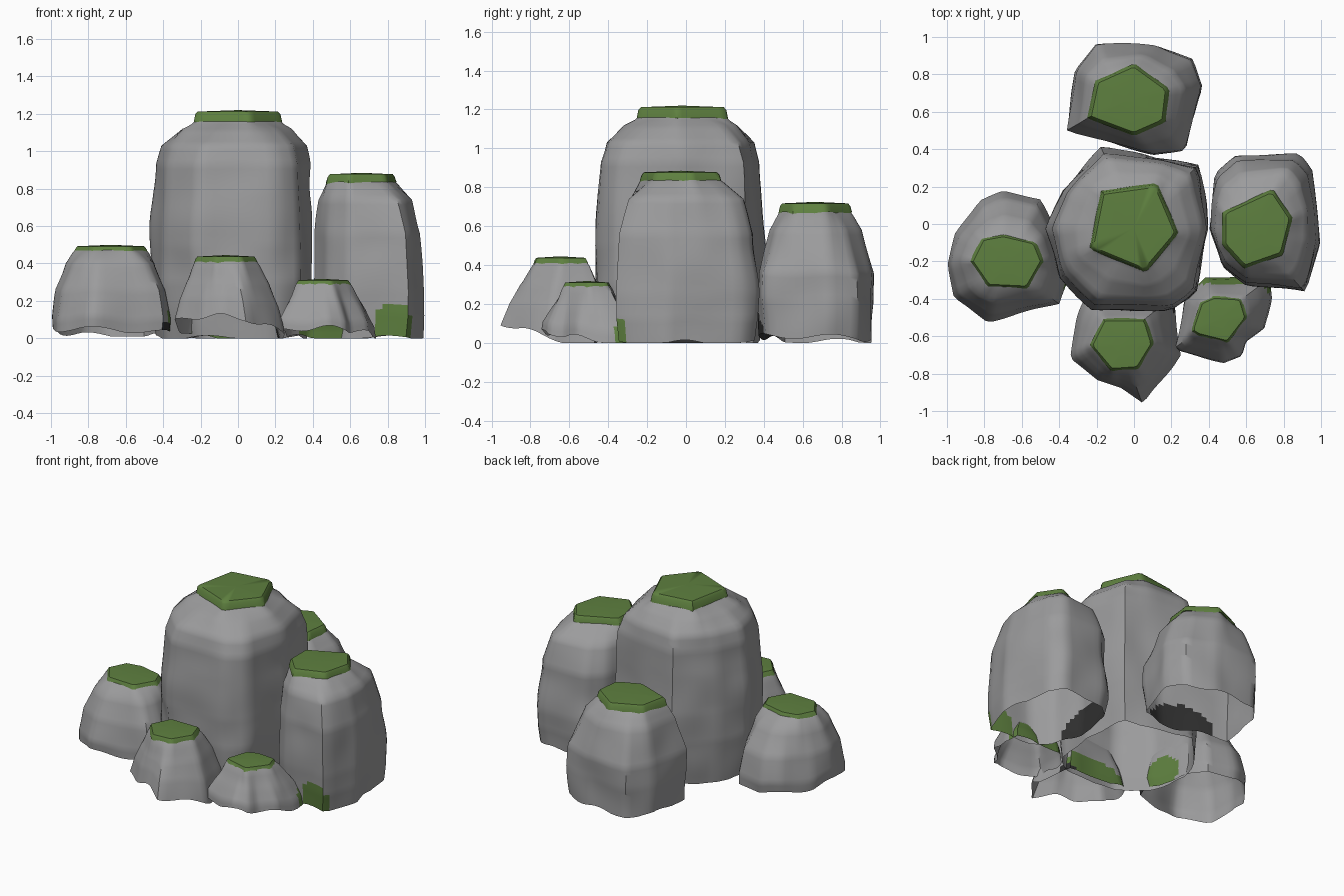
import bpy, bmesh, math
from mathutils import Vector, noise

if "Cube" in bpy.data.objects:
    bpy.data.objects.remove(bpy.data.objects["Cube"])

N = 60          # points around each rock


def material(name, rgb):
    m = bpy.data.materials.new(name)
    m.diffuse_color = (*rgb, 1)
    m.use_nodes = True
    m.node_tree.nodes["Principled BSDF"].inputs["Base Color"].default_value = m.diffuse_color
    return m


STONE = material("grey stone", (0.33, 0.33, 0.335))
MOSS = material("green moss", (0.112, 0.215, 0.05))
DARK = material("dark stone", (0.03, 0.03, 0.03))


def centre(poly):
    xs, ys = zip(*poly)
    return (min(xs) + max(xs)) / 2, (min(ys) + max(ys)) / 2


def around(poly):
    """Sample a plan outline at N equal angles about its centre."""
    cx, cy = centre(poly)
    out = []
    for k in range(N):
        a = 2 * math.pi * k / N
        dx, dy = math.cos(a), math.sin(a)
        best = 0
        for (x1, y1), (x2, y2) in zip(poly, poly[1:] + poly[:1]):
            ex, ey = x2 - x1, y2 - y1
            den = dx * ey - dy * ex
            if abs(den) < 1e-9:
                continue
            s = ((x1 - cx) * ey - (y1 - cy) * ex) / den
            u = ((x1 - cx) * dy - (y1 - cy) * dx) / den
            if -1e-6 <= u <= 1 + 1e-6:
                best = max(best, s)
        out.append((cx + dx * best, cy + dy * best))
    return out


def loft(name, rings, top=None, spots=(), mats=(STONE, MOSS, DARK), angle=45):
    bm = bmesh.new()
    vr = [[bm.verts.new(p) for p in r] for r in rings]
    for a, b in zip(vr, vr[1:]):
        for j in range(N):
            k = (j + 1) % N
            bm.faces.new((a[j], b[j], b[k], a[k]))
    if top:
        c = bm.verts.new(top)
        for j in range(N):
            bm.faces.new((c, vr[0][j], vr[0][(j + 1) % N]))
    # coloured spots: ellipsoids (material, x, y, z, rx, ry, rz)
    for f in bm.faces:
        m = f.calc_center_median()
        for i, *s in spots:
            if sum(((m[q] - s[q]) / s[q + 3]) ** 2 for q in range(3)) < 1:
                f.material_index = i
    me = bpy.data.meshes.new(name)
    bm.to_mesh(me)
    bm.free()
    for m in mats:
        me.materials.append(m)
    ob = bpy.data.objects.new(name, me)
    bpy.context.collection.objects.link(ob)
    bpy.ops.object.select_all(action='DESELECT')
    ob.select_set(True)
    bpy.context.view_layer.objects.active = ob
    bpy.ops.object.shade_smooth_by_angle(angle=math.radians(angle))


def rock(name, outline, cap, ztop, drop, profile, lift=(0, 0, 0), spots=()):
    """profile: (z, t) with t=0 at the cap outline and t=1 at the widest outline.
    lift: mean height, swing and direction in degrees of the open lower rim."""
    big, small = around(outline), around(cap)
    # split the profile into finer rings
    steps = []
    for (z1, t1), (z2, t2) in zip(profile, profile[1:]):
        n = max(1, round((z1 - z2) / 0.025))
        steps += [(z1 + (z2 - z1) * i / n, t1 + (t2 - t1) * i / n) for i in range(n)]
    steps.append(profile[-1])
    rings = []
    for z, t in steps:
        ring = []
        for k in range(N):
            a = 2 * math.pi * k / N
            b = lift[0] + lift[1] * math.cos(a - math.radians(lift[2]))
            b = max(0, b + 0.015 * math.sin(5 * a + ztop * 9))
            zz = z + b * max(0, 1 - z / (0.7 * ztop))
            x = small[k][0] + (big[k][0] - small[k][0]) * t
            y = small[k][1] + (big[k][1] - small[k][1]) * t
            w = noise.noise(Vector((x, y, zz)) * 4) * 0.018 * min(1, t)
            ring.append((x + math.cos(a) * w, y + math.sin(a) * w, zz))
        rings.append(ring)
    loft(name, rings, spots=spots)

    # moss cap: a thin lid with a ragged lower edge
    cx, cy = centre(cap)
    lid = []
    for s, z in ((0.94, ztop - 0.008), (1.0, ztop - 0.022), (1.05, ztop - drop)):
        lid.append([(cx + (x - cx) * s, cy + (y - cy) * s,
                     z + (0.007 * math.sin(k * math.pi / 6) if s > 1 else 0))
                    for k, (x, y) in enumerate(small)])
    loft(name + "_moss_cap", lid, top=(cx, cy, ztop), mats=(MOSS,))


# tall middle rock
rock("middle_rock",
     [(-.17, .41), (.35, .31), (.40, -.02), (.33, -.37), (.2, -.46), (-.22, -.46),
      (-.4, -.28), (-.47, -.02), (-.38, .18)],
     [(-.17, .17), (.12, .21), (.23, -.05), (.06, -.25), (-.23, -.13)],
     1.22, .075,
     [(1.165, 0), (1.145, .1), (1.12, .35), (1.03, .78), (.93, .91), (.5, 1), (.3, 1),
      (0, .88)])

# right rock: moss at the front foot, dark foot towards the middle
rock("right_rock",
     [(.55, .36), (.88, .37), (.95, .29), (1.0, -.1), (.92, -.36), (.6, -.32),
      (.47, -.23), (.4, -.03), (.44, .26)],
     [(.48, .06), (.74, .18), (.84, .03), (.79, -.16), (.59, -.23), (.48, -.11)],
     .885, .055,
     [(.84, 0), (.825, .12), (.74, .63), (.56, .9), (.25, 1), (.12, 1), (0, .93)],
     spots=[(1, .83, -.33, .07, .105, .1, .125),
            (2, .42, .06, .05, .1, .24, .15)])

# back rock: dark foot towards the middle
rock("back_rock",
     [(-.2, .96), (.12, .96), (.31, .88), (.37, .73), (.27, .4), (.1, .37),
      (-.35, .5), (-.31, .82)],
     [(-.2, .76), (0, .85), (.18, .72), (.16, .55), (0, .48), (-.24, .57)],
     .725, .058,
     [(.675, 0), (.655, .13), (.58, .5), (.35, .98), (.2, 1), (0, .93)],
     lift=(.02, .015, -40),
     spots=[(2, -.05, .41, .04, .25, .12, .16)])

# left rock: moss on the foot towards the middle
rock("left_rock",
     [(-.7, .17), (-.82, .12), (-.95, -.05), (-1, -.22), (-.97, -.4), (-.78, -.52),
      (-.4, -.43), (-.36, -.3), (-.42, -.05), (-.5, .13)],
     [(-.81, -.08), (-.7, -.06), (-.53, -.1), (-.49, -.2), (-.57, -.34),
      (-.78, -.33), (-.87, -.2)],
     .5, .042,
     [(.472, 0), (.455, .15), (.4, .45), (.25, .82), (.08, 1), (.01, .98)],
     lift=(.02, .02, 240),
     spots=[(1, -.39, -.2, .1, .1, .15, .12), (2, -.4, -.36, .04, .06, .06, .06)])

# front rock: rim raised at the front, moss on its back wall
rock("front_rock",
     [(-.28, -.43), (-.31, -.5), (-.35, -.72), (-.2, -.84), (-.07, -.88), (.05, -.96),
      (.25, -.7), (.22, -.45), (.2, -.38), (-.22, -.38)],
     [(-.16, -.51), (.06, -.51), (.1, -.64), (.02, -.77), (-.12, -.78), (-.23, -.65)],
     .445, .042,
     [(.415, 0), (.395, .1), (.29, .45), (.16, .75), (0, 1)],
     lift=(.05, .07, 245),
     spots=[(1, .02, -.38, 0, .26, .12, .18), (2, .22, -.42, .02, .05, .06, .05)])

# small front right rock: moss on its back wall
rock("small_rock",
     [(.22, -.67), (.48, -.74), (.58, -.71), (.6, -.63), (.7, -.56), (.74, -.4),
      (.73, -.29), (.38, -.28), (.28, -.4)],
     [(.31, -.57), (.36, -.42), (.43, -.39), (.57, -.4), (.6, -.5), (.5, -.63),
      (.34, -.59)],
     .318, .033,
     [(.294, 0), (.275, .12), (.16, .6), (.06, .95), (0, 1)],
     lift=(.025, .03, 260),
     spots=[(1, .56, -.27, 0, .27, .13, .16)])
